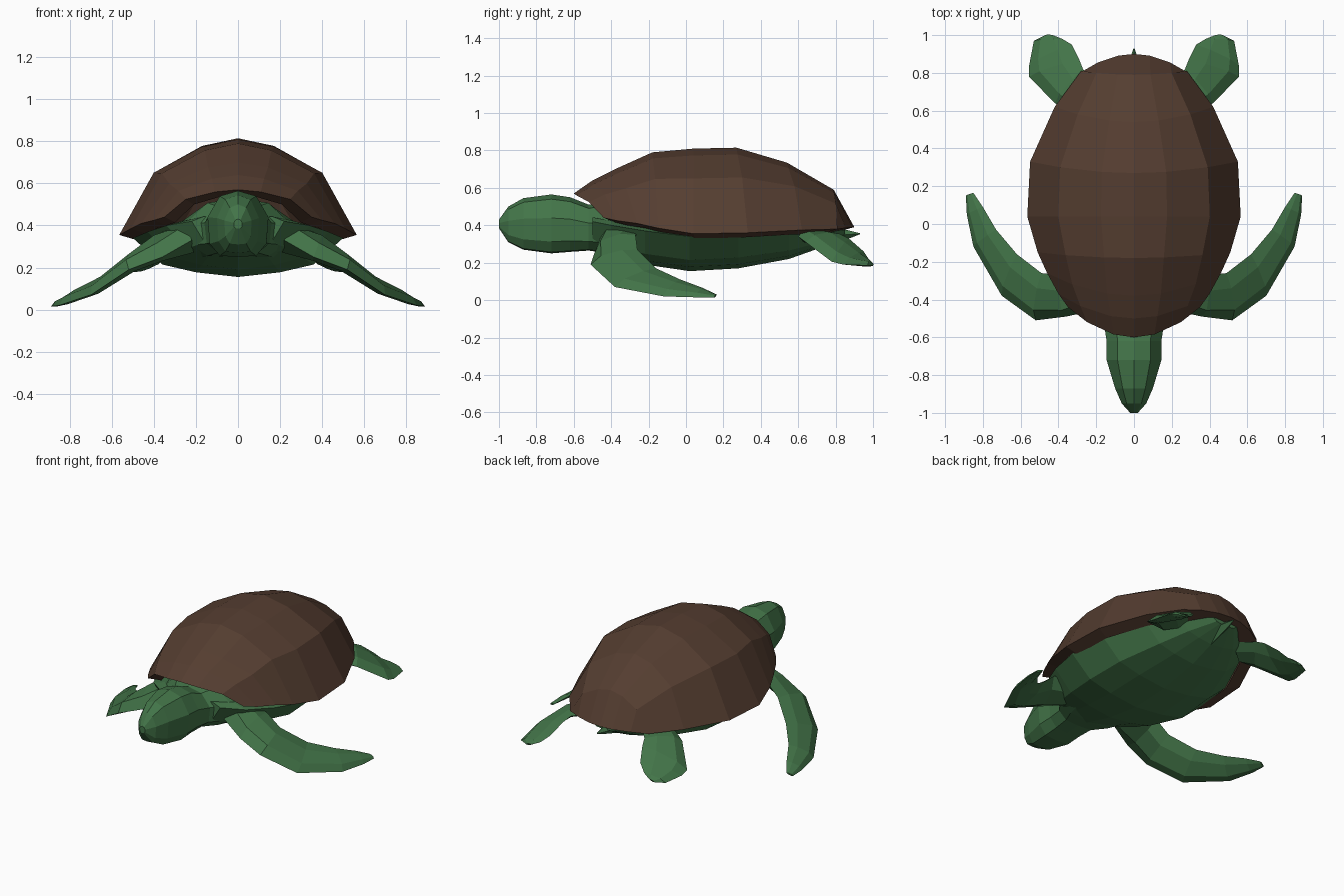
import bpy
import bmesh
from mathutils import Vector

if "Cube" in bpy.data.objects:
    bpy.data.objects.remove(bpy.data.objects["Cube"], do_unlink=True)


def material(name, rgb):
    m = bpy.data.materials.new(name)
    m.use_nodes = True
    m.diffuse_color = (*rgb, 1)
    m.node_tree.nodes["Principled BSDF"].inputs["Base Color"].default_value = (*rgb, 1)
    return m


green = material("skin green", (0.055, 0.175, 0.065))
brown = material("shell brown", (0.09, 0.047, 0.03))


def loft(bm, rings, closed=True):
    """Bridge successive rings of points; closed rings are also capped."""
    rows = [[bm.verts.new(p) for p in ring] for ring in rings]
    n = len(rows[0])
    for a, b in zip(rows, rows[1:]):
        for i in range(n if closed else n - 1):
            j = (i + 1) % n
            bm.faces.new((a[i], a[j], b[j], b[i]))
    if closed:
        bm.faces.new(rows[0])
        bm.faces.new(rows[-1])


def finish(bm, name, mat):
    bmesh.ops.recalc_face_normals(bm, faces=bm.faces)
    mesh = bpy.data.meshes.new(name)
    bm.to_mesh(mesh)
    bm.free()
    mesh.materials.append(mat)
    obj = bpy.data.objects.new(name, mesh)
    bpy.context.collection.objects.link(obj)
    return obj


def mirrored(half):
    """Half profile, starting and ending on the centre line, to a full ring."""
    return half + [(-x, y, z) for x, y, z in reversed(half[1:-1])]


# Shell: rows of (centre y, backward sweep at rim, half width, top z, rim z)
shell_rows = [
    (-0.60, 0.16, 0.35, 0.57, 0.44), (-0.50, 0.13, 0.40, 0.64, 0.425),
    (-0.38, 0.12, 0.46, 0.70, 0.41), (-0.18, 0.03, 0.51, 0.79, 0.385),
    (0.04, 0, 0.565, 0.81, 0.355), (0.27, 0.06, 0.55, 0.815, 0.36),
    (0.54, 0.08, 0.42, 0.735, 0.375), (0.79, 0.02, 0.28, 0.59, 0.38),
    (0.90, -0.09, 0.27, 0.39, 0.38)]
dome = [(0, 1), (0.31, 0.92), (0.71, 0.65), (1, 0)]
arch = [(-f, h) for f, h in reversed(dome[1:])] + dome
bm = bmesh.new()
loft(bm, [[(f * w, y + f * f * s, rim + h * (top - rim)) for f, h in arch]
          for y, s, w, top, rim in shell_rows], closed=False)
# Turned-in lip under the rim
edge = [e for e in bm.edges if e.is_boundary]
lip = bmesh.ops.extrude_edge_only(bm, edges=edge)["geom"]
for v in lip:
    if isinstance(v, bmesh.types.BMVert):
        v.co = Vector((v.co.x * 0.85, 0.1 + (v.co.y - 0.1) * 0.88, v.co.z - 0.025))
finish(bm, "shell", brown)

# Body: rows of (y, half width, bottom z, side z)
body_rows = [
    (-0.50, 0.22, 0.27, 0.42), (-0.40, 0.34, 0.24, 0.40),
    (-0.22, 0.43, 0.19, 0.37), (0.02, 0.50, 0.155, 0.34),
    (0.28, 0.48, 0.17, 0.35), (0.55, 0.36, 0.22, 0.36),
    (0.72, 0.24, 0.28, 0.37), (0.85, 0.09, 0.35, 0.375)]
hull = [(0, 0), (0.4, 0.12), (0.72, 0.32), (1, 1), (0.75, 1.15), (0, 1.2)]
bm = bmesh.new()
loft(bm, [mirrored([(f * w, y, lo + h * (side - lo)) for f, h in hull])
          for y, w, lo, side in body_rows])
finish(bm, "body", green)

# Head and neck: rows of (y, half width, bottom z, top z)
head_rows = [
    (-1.00, 0.02, 0.385, 0.43), (-0.95, 0.065, 0.31, 0.50),
    (-0.87, 0.10, 0.27, 0.545), (-0.72, 0.145, 0.25, 0.565),
    (-0.62, 0.145, 0.258, 0.55), (-0.52, 0.16, 0.265, 0.51),
    (-0.42, 0.24, 0.25, 0.53), (-0.30, 0.30, 0.24, 0.50)]
skull = [(0, 0), (0.6, 0.02), (0.93, 0.2), (1, 0.6), (0.6, 0.92), (0, 1)]
bm = bmesh.new()
loft(bm, [mirrored([(f * w, y, lo + h * (hi - lo)) for f, h in skull])
          for y, w, lo, hi in head_rows])
finish(bm, "head_and_neck", green)

# Tail
bm = bmesh.new()
loft(bm, [[(-w, y, z), (0, y, z + w), (w, y, z), (0, y, z - w)]
          for y, w, z in [(0.72, 0.06, 0.34), (0.86, 0.025, 0.35), (0.93, 0.003, 0.355)]])
finish(bm, "tail", green)


def flipper(name, sections):
    """Sections of (leading point, trailing point, half thickness), both sides."""
    lead = [Vector(s[0]) for s in sections]
    trail = [Vector(s[1]) for s in sections]
    mid = [(a + b) / 2 for a, b in zip(lead, trail)]
    for label, side in (("left", 1), ("right", -1)):
        rings = []
        for i, (a, b) in enumerate(zip(lead, trail)):
            along = mid[min(i + 1, len(mid) - 1)] - mid[max(i - 1, 0)]
            up = along.cross(b - a).normalized() * sections[i][2]
            if up.z < 0:
                up = -up
            ring = [a, a.lerp(b, 0.25) + up, a.lerp(b, 0.7) + up * 0.8,
                    b, a.lerp(b, 0.7) - up * 0.8, a.lerp(b, 0.25) - up]
            rings.append([(side * p.x, p.y, p.z) for p in ring])
        bm = bmesh.new()
        loft(bm, rings)
        finish(bm, f"{label}_{name}", green)


flipper("front_flipper", [
    ((0.22, -0.46, 0.33), (0.26, -0.22, 0.36), 0.07),
    ((0.36, -0.49, 0.25), (0.40, -0.27, 0.35), 0.05),
    ((0.52, -0.51, 0.19), (0.49, -0.26, 0.27), 0.035),
    ((0.70, -0.38, 0.07), (0.62, -0.16, 0.17), 0.025),
    ((0.85, -0.12, 0.02), (0.73, -0.03, 0.11), 0.02),
    ((0.885, 0.05, 0.015), (0.80, 0.09, 0.065), 0.014),
    ((0.89, 0.15, 0.015), (0.85, 0.165, 0.03), 0.006)])

flipper("hind_flipper", [
    ((0.34, 0.60, 0.34), (0.18, 0.72, 0.36), 0.035),
    ((0.42, 0.64, 0.31), (0.27, 0.82, 0.355), 0.03),
    ((0.555, 0.78, 0.205), (0.29, 0.87, 0.33), 0.025),
    ((0.555, 0.84, 0.19), (0.33, 0.95, 0.26), 0.022),
    ((0.53, 0.97, 0.185), (0.38, 0.98, 0.215), 0.015),
    ((0.47, 1.0, 0.185), (0.43, 1.0, 0.195), 0.006)])
